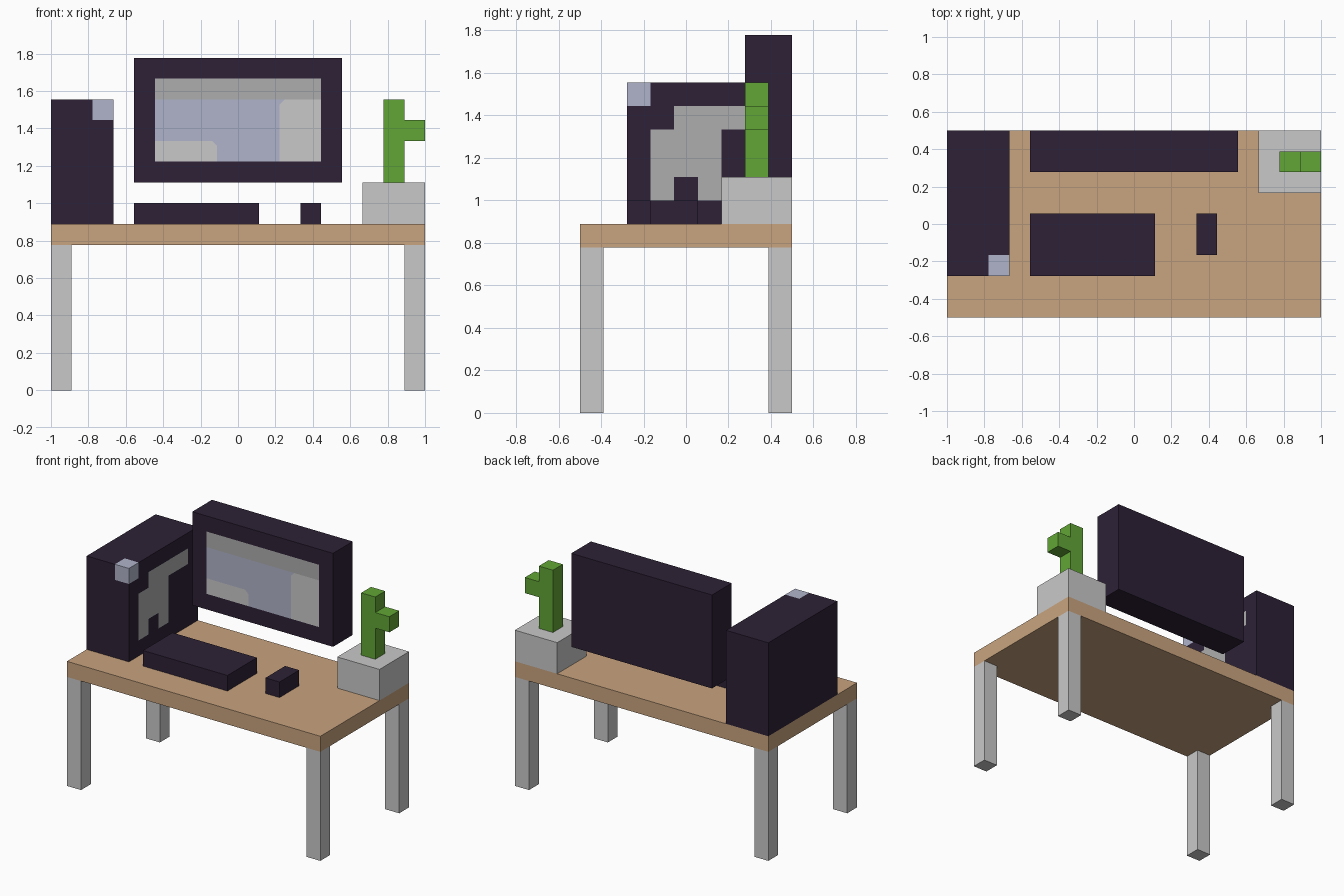
import bpy, bmesh
from mathutils import Vector

if "Cube" in bpy.data.objects:
    bpy.data.objects.remove(bpy.data.objects["Cube"])

U = 1 / 9  # block size: everything sits on this grid


def material(name, hex_code):
    m = bpy.data.materials.new(name)
    srgb = [int(hex_code[i:i + 2], 16) / 255 for i in (0, 2, 4)]
    lin = [c / 12.92 if c <= 0.04045 else ((c + 0.055) / 1.055) ** 2.4 for c in srgb]
    m.diffuse_color = (*lin, 1)
    m.use_nodes = True
    m.node_tree.nodes["Principled BSDF"].inputs["Base Color"].default_value = m.diffuse_color
    return m


DARK = material("dark plastic", "2D2136")
WOOD = material("wood", "C9A47F")
LIGHT = material("light grey", "C9C9C9")
GREY = material("mid grey", "AEAEAE")
LILAC = material("pale lilac", "B0B4CA")
GREEN = material("cactus green", "62A636")


def box(name, x, y, z, mats, cuts=(), rule=None):
    """Box given by block ranges; optional cut planes and a face colour rule."""
    bm = bmesh.new()
    bmesh.ops.create_cube(bm, size=1)
    for v in bm.verts:
        v.co = Vector([r[0] + (c + 0.5) * (r[1] - r[0]) for c, r in zip(v.co, (x, y, z))])
    for point, normal in cuts:
        bmesh.ops.bisect_plane(bm, geom=bm.verts[:] + bm.edges[:] + bm.faces[:],
                               plane_co=point, plane_no=normal, dist=1e-5)
    if rule:
        for f in bm.faces:
            f.material_index = rule(f.calc_center_median(), f.normal)
    bmesh.ops.scale(bm, vec=(U, U, U), verts=bm.verts)
    bmesh.ops.recalc_face_normals(bm, faces=bm.faces)
    mesh = bpy.data.meshes.new(name)
    bm.to_mesh(mesh)
    bm.free()
    for m in mats:
        mesh.materials.append(m)
    obj = bpy.data.objects.new(name, mesh)
    bpy.context.collection.objects.link(obj)
    return obj


# Desk
box("table_top", (-9, 9), (-4.5, 4.5), (7, 8), [WOOD])
for sx, side in ((-9, "left"), (8, "right")):
    for sy, end in ((-4.5, "front"), (3.5, "back")):
        box(f"{end}_{side}_leg", (sx, sx + 1), (sy, sy + 1), (0, 7), [LIGHT])

# Keyboard and mouse
box("keyboard", (-5, 1), (-2.5, 0.5), (8, 9), [DARK])
box("mouse", (3, 4), (-1.5, 0.5), (8, 9), [DARK])

# Cactus in a pot
box("pot", (6, 9), (1.5, 4.5), (8, 10), [LIGHT])
box("cactus_stem", (7, 8), (2.5, 3.5), (10, 14), [GREEN])
box("cactus_arm", (8, 9), (2.5, 3.5), (12, 13), [GREEN])


# Computer case: lilac corner light and a stepped side window
def case_colour(c, n):
    if c.x > -7 and c.y < -1.5 and c.z > 13:
        return 2
    if n.x < 0.5:
        return 0
    y, z = c.y, c.z
    glass = (-1.5 < y < 1.5 and 9 < z < 12) or (-0.5 < y < 3.5 and 12 < z < 13)
    notch = -0.5 < y < 0.5 and z < 10
    return 1 if glass and not notch else 0


case_cuts = [((-7, 0, 0), (1, 0, 0))]
case_cuts += [((0, y, 0), (0, 1, 0)) for y in (-1.5, -0.5, 0.5, 1.5, 2.5, 3.5)]
case_cuts += [((0, 0, z), (0, 0, 1)) for z in (9, 10, 12, 13)]
box("computer_case", (-9, -6), (-2.5, 4.5), (8, 14), [DARK, GREY, LILAC],
    case_cuts, case_colour)


# Monitor: framed screen with a top bar and two panels with clipped corners
CLIP = 0.25


def screen_colour(c, n):
    if n.y > -0.5 or abs(c.x) > 4 or not 11 < c.z < 15:
        return 0
    if c.z > 14:
        return 1
    right_panel = c.x > 2 and (c.x - 2) + (14 - c.z) > CLIP
    corner_panel = c.x < -1 and c.z < 12 and (-1 - c.x) + (12 - c.z) > CLIP
    return 3 if right_panel or corner_panel else 2


screen_cuts = [((x, 0, 0), (1, 0, 0)) for x in (-4, -1, 2, 4)]
screen_cuts += [((0, 0, z), (0, 0, 1)) for z in (11, 12, 14, 15)]
screen_cuts += [((2 + CLIP, 0, 14), (1, 0, -1)), ((-1 - CLIP, 0, 12), (1, 0, 1))]
box("monitor", (-5, 5), (2.5, 4.5), (10, 16), [DARK, GREY, LILAC, LIGHT],
    screen_cuts, screen_colour)
